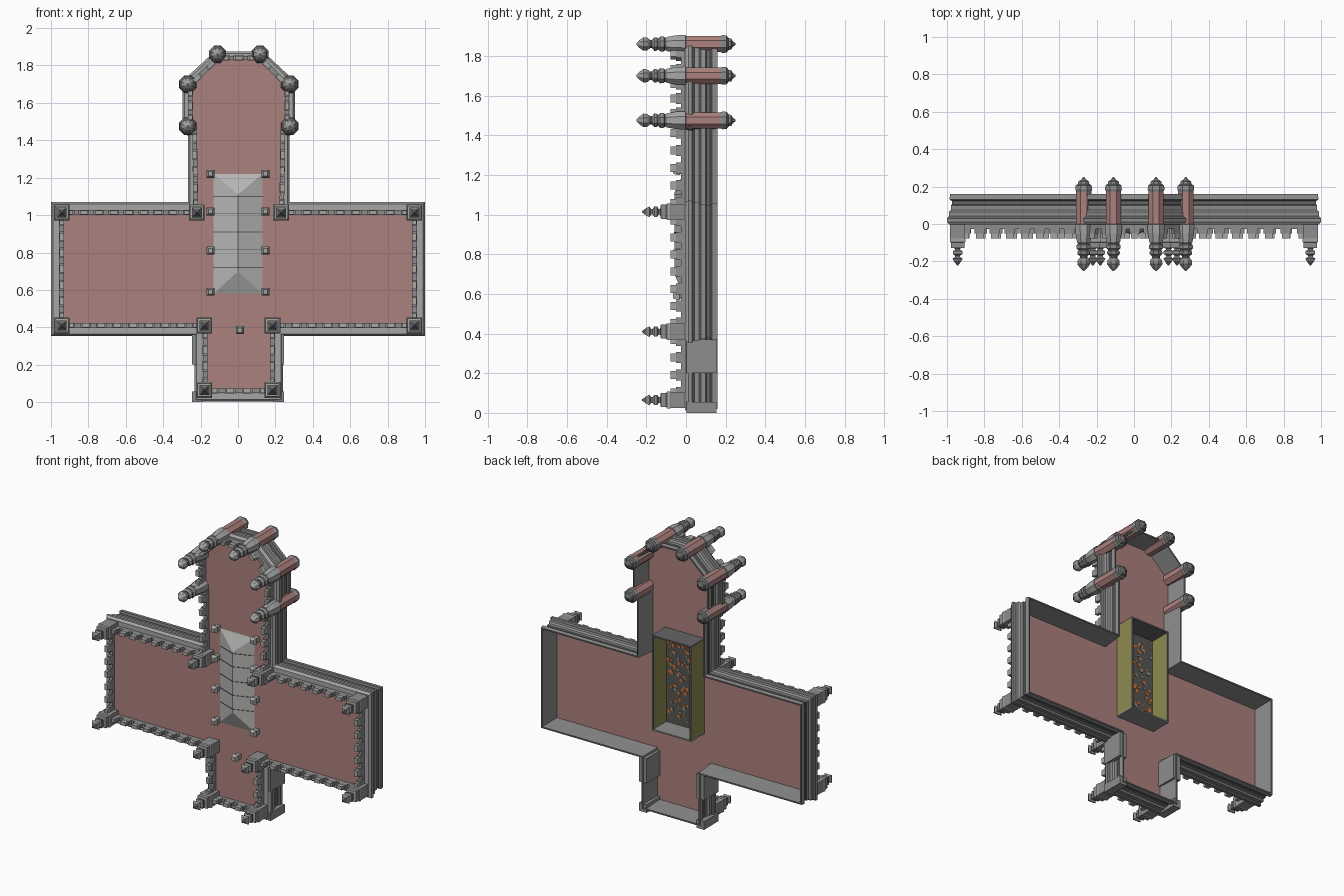
import bpy, bmesh, math, random

if "Cube" in bpy.data.objects:
    bpy.data.objects.remove(bpy.data.objects["Cube"])
random.seed(4)

def mat(name, r, g, b):
    m = bpy.data.materials.new(name)
    m.diffuse_color = (r, g, b, 1)
    m.use_nodes = True
    m.node_tree.nodes["Principled BSDF"].inputs["Base Color"].default_value = m.diffuse_color
    return m

STONE = mat("grey stone", .27, .27, .27)
DARK = mat("dark stone", .13, .13, .13)
PALE = mat("pale stone", .38, .38, .375)
ROOF = mat("roof grey", .46, .46, .45)
PINK = mat("pink brick", .41, .22, .21)
OLIVE = mat("olive wall", .27, .26, .08)
SHADE = mat("ceiling grey", .09, .09, .085)
ORANGE = mat("orange fleck", .65, .17, .03)

def finish(bm, name, mats):
    bmesh.ops.recalc_face_normals(bm, faces=bm.faces[:])
    me = bpy.data.meshes.new(name)
    bm.to_mesh(me)
    bm.free()
    for m in mats:
        me.materials.append(m)
    ob = bpy.data.objects.new(name, me)
    bpy.context.collection.objects.link(ob)
    return ob

def prism(bm, pts, y0, y1, mi=0):
    """Polygon in x-z pushed along y."""
    a = [bm.verts.new((x, y0, z)) for x, z in pts]
    b = [bm.verts.new((x, y1, z)) for x, z in pts]
    n = len(pts)
    fs = [bm.faces.new(a), bm.faces.new(b[::-1])]
    fs += [bm.faces.new((a[i], b[i], b[(i + 1) % n], a[(i + 1) % n])) for i in range(n)]
    for f in fs:
        f.material_index = mi

def rect(x0, x1, z0, z1):
    return [(x0, z0), (x1, z0), (x1, z1), (x0, z1)]

def offset(pts, o):
    """Mitred outward offset of a counter-clockwise polygon."""
    out = []
    n = len(pts)
    for i in range(n):
        ns = []
        for p, q in ((pts[i - 1], pts[i]), (pts[i], pts[(i + 1) % n])):
            dx, dz = q[0] - p[0], q[1] - p[1]
            l = math.hypot(dx, dz)
            ns.append((dz / l, -dx / l))
        k = o / (1 + ns[0][0] * ns[1][0] + ns[0][1] * ns[1][1])
        out.append((pts[i][0] + (ns[0][0] + ns[1][0]) * k, pts[i][1] + (ns[0][1] + ns[1][1]) * k))
    return out

def sweep(name, pts, profile, mats):
    """Profile rows are (offset, y, material of the band that follows)."""
    bm = bmesh.new()
    rings = [[bm.verts.new((x, y, z)) for x, z in offset(pts, o)] for o, y, m in profile]
    n, k = len(pts), len(profile)
    for j in range(k):
        a, b = rings[j], rings[(j + 1) % k]
        for i in range(n):
            f = bm.faces.new((a[i], a[(i + 1) % n], b[(i + 1) % n], b[i]))
            f.material_index = profile[j][2]
    return finish(bm, name, mats)

def lathe(bm, cx, cz, rows, sides):
    """Rows are (y, radius, material), flat sides facing the axes."""
    rings = []
    for y, r, m in rows:
        R = r / math.cos(math.pi / sides)
        rings.append([bm.verts.new((cx + R * math.cos(2 * math.pi * (i + .5) / sides), y,
                                    cz + R * math.sin(2 * math.pi * (i + .5) / sides))) for i in range(sides)])
    for j in range(len(rows) - 1):
        for i in range(sides):
            q = (i + 1) % sides
            f = bm.faces.new((rings[j][i], rings[j][q], rings[j + 1][q], rings[j + 1][i]))
            f.material_index = rows[j][2]
    bm.faces.new(rings[0]).material_index = rows[0][2]
    bm.faces.new(rings[-1]).material_index = rows[-2][2]

def outline(upper):
    """Cross-shaped plan; upper is the right side of the choir and apse."""
    half = [(.18, .06), (.18, .41), (.943, .41), (.943, 1.014)] + upper
    pts = half + [(-x, z) for x, z in reversed(half)]
    return [(x + (.004 if abs(x) < .9 else 0), z) for x, z in pts]

wall_plan = outline([(.215, 1.014), (.215, 1.455), (.245, 1.475), (.245, 1.69), (.107, 1.818)])
parapet_plan = outline([(.23, 1.014), (.236, 1.455), (.258, 1.475), (.258, 1.695), (.113, 1.84)])

# Roof deck
bm = bmesh.new()
prism(bm, offset(wall_plan, .03), -.001, .012)
finish(bm, "roof_deck", [PINK])

# Moulded cornice
sweep("cornice", wall_plan, [
    (.014, -.004, 2), (.045, -.004, 2), (.057, .012, 0), (.057, .03, 1), (.046, .042, 0), (.046, .065, 0),
    (.036, .075, 0), (.036, .098, 1), (.031, .104, 1), (.031, .122, 1), (.044, .132, 0), (.04, .16, 1),
    (.03, .16, 0), (.022, .005, 0)], [STONE, DARK, PALE])

# Low parapet with stepped merlons
sweep("parapet", parapet_plan, [(-.012, 0, 0), (-.012, -.026, 0), (.012, -.026, 0), (.012, 0, 0)], [STONE])
bm = bmesh.new()
for i, p in enumerate(parapet_plan):
    q = parapet_plan[(i + 1) % len(parapet_plan)]
    dx, dz = q[0] - p[0], q[1] - p[1]
    L = math.hypot(dx, dz)
    if L < .05:
        continue
    dx, dz = dx / L, dz / L
    n = max(1, round(L / .084))
    for k in range(n):
        s = L * (k + .5) / n
        for w, t, y0, y1, m in ((.028, .013, -.02, -.05, 0), (.02, .012, -.05, -.077, 1)):
            prism(bm, [(p[0] + dx * (s + a * w) + dz * b * t, p[1] + dz * (s + a * w) - dx * b * t)
                       for a, b in ((-1, -1), (1, -1), (1, 1), (-1, 1))], y0, y1, m)
finish(bm, "merlons", [STONE, PALE])

# Corner posts on the nave end
bm = bmesh.new()
for s in (-1, 1):
    prism(bm, rect(s * .217 - .028, s * .217 + .028, 0, .056), .002, .155)
    prism(bm, rect(s * .217 - .028, s * .217 + .028, .2, .37), .002, .155)
finish(bm, "corner_posts", [STONE])

# Square corner pinnacles
bm = bmesh.new()
rows = [(.01, .04, 0), (-.075, .04, 0), (-.08, .042, 2), (-.095, .042, 2), (-.1, .036, 0), (-.127, .036, 2),
        (-.128, .024, 1), (-.131, .014, 0), (-.138, .014, 0), (-.145, .026, 0), (-.16, .026, 0), (-.168, .014, 0),
        (-.176, .014, 0), (-.185, .027, 0), (-.198, .02, 1), (-.222, .003, 1)]
for x, z in ((-.943, .41), (.943, .41), (-.943, 1.014), (.943, 1.014), (-.22, 1.014), (.23, 1.014),
             (-.18, .41), (.184, .41), (-.18, .065), (.184, .065)):
    lathe(bm, x, z, rows, 4)
finish(bm, "corner_pinnacles", [STONE, DARK, PALE])

# Octagonal apse turrets
bm = bmesh.new()
rows = [(.25, .004, 0), (.235, .015, 1), (.228, .028, 0), (.215, .03, 1), (.205, .043, 0), (.185, .045, 0),
        (.175, .041, 2), (.0, .041, 0), (-.002, .046, 3), (-.05, .044, 3), (-.095, .036, 0), (-.105, .03, 1),
        (-.112, .037, 0), (-.13, .038, 0), (-.14, .028, 1), (-.15, .034, 0), (-.16, .034, 0), (-.172, .021, 1),
        (-.182, .021, 0), (-.195, .032, 0), (-.215, .034, 3), (-.235, .02, 3), (-.25, .004, 3)]
for s in (-1, 1):
    for x, z in ((.273, 1.475), (.273, 1.70), (.114, 1.86)):
        lathe(bm, s * x + .004, z, rows, 8)
finish(bm, "apse_turrets", [STONE, DARK, PINK, PALE])

# Hipped crossing roof
Z0, Z1, W, E, T = .58, 1.22, .13, -.008, -.058
bm = bmesh.new()
e = [bm.verts.new((x, E, z)) for x, z in rect(-W, W, Z0, Z1)]
r0, r1 = bm.verts.new((0, T, Z0 + .12)), bm.verts.new((0, T, Z1 - .11))
for f in ((e[0], e[1], r0), (e[1], e[2], r1, r0), (e[2], e[3], r1), (e[3], e[0], r0, r1), e[::-1]):
    bm.faces.new(f)
finish(bm, "crossing_roof", [ROOF])

# Dark seams across the roof
bm = bmesh.new()
for z in (.72, .815, .91, 1.01, 1.1):
    v = [[bm.verts.new((x, y - .003, z + d)) for x, y in ((-W, E), (0, T), (W, E))] for d in (-.002, .002)]
    for t in v:
        bm.faces.new(t)
    for i in range(3):
        j = (i + 1) % 3
        bm.faces.new((v[0][i], v[0][j], v[1][j], v[1][i]))
finish(bm, "roof_seams", [DARK])

# Small roof pinnacles
bm = bmesh.new()
rows = [(.0, .016, 0), (-.03, .016, 0), (-.034, .021, 0), (-.045, .021, 0), (-.065, .012, 0)]
for x, z in [(s * .147, z) for s in (-1, 1) for z in (.59, .81, 1.02, 1.22)] + [(.01, .385)]:
    lathe(bm, x, z, rows, 4)
finish(bm, "roof_pinnacles", [PALE])

# Open shaft beneath the crossing roof
bm = bmesh.new()
t, S = .005, .142
for s in (-1, 1):
    prism(bm, rect(s * S - t, s * S + t, Z0, Z1), .008, .15, 0)
    prism(bm, rect(s * S - t, s * S + t, Z0, Z1), .15, .157, 1)
prism(bm, rect(-S - t, S + t, Z0 - t, Z0 + t), .008, .157, 2)
prism(bm, rect(-S - t, S + t, Z1 - t, Z1 + t), .008, .157, 1)
finish(bm, "crossing_shaft", [OLIVE, DARK, STONE])

# Flecked ceiling inside the shaft
bm = bmesh.new()
prism(bm, rect(-S, S, Z0, Z1), .01, .016, 0)
for i in range(110):
    x, z = random.uniform(-.125, .125), random.uniform(Z0 + .04, Z1 - .04)
    r, a = random.uniform(.006, .014), random.uniform(0, 1.5)
    prism(bm, [(x + r * math.cos(a + k * math.pi / 2.5), z + r * math.sin(a + k * math.pi / 2.5)) for k in range(5)],
          .015, .018 + i * .00002, 1 if i % 3 else 2)
finish(bm, "shaft_ceiling", [SHADE, ORANGE, STONE])
